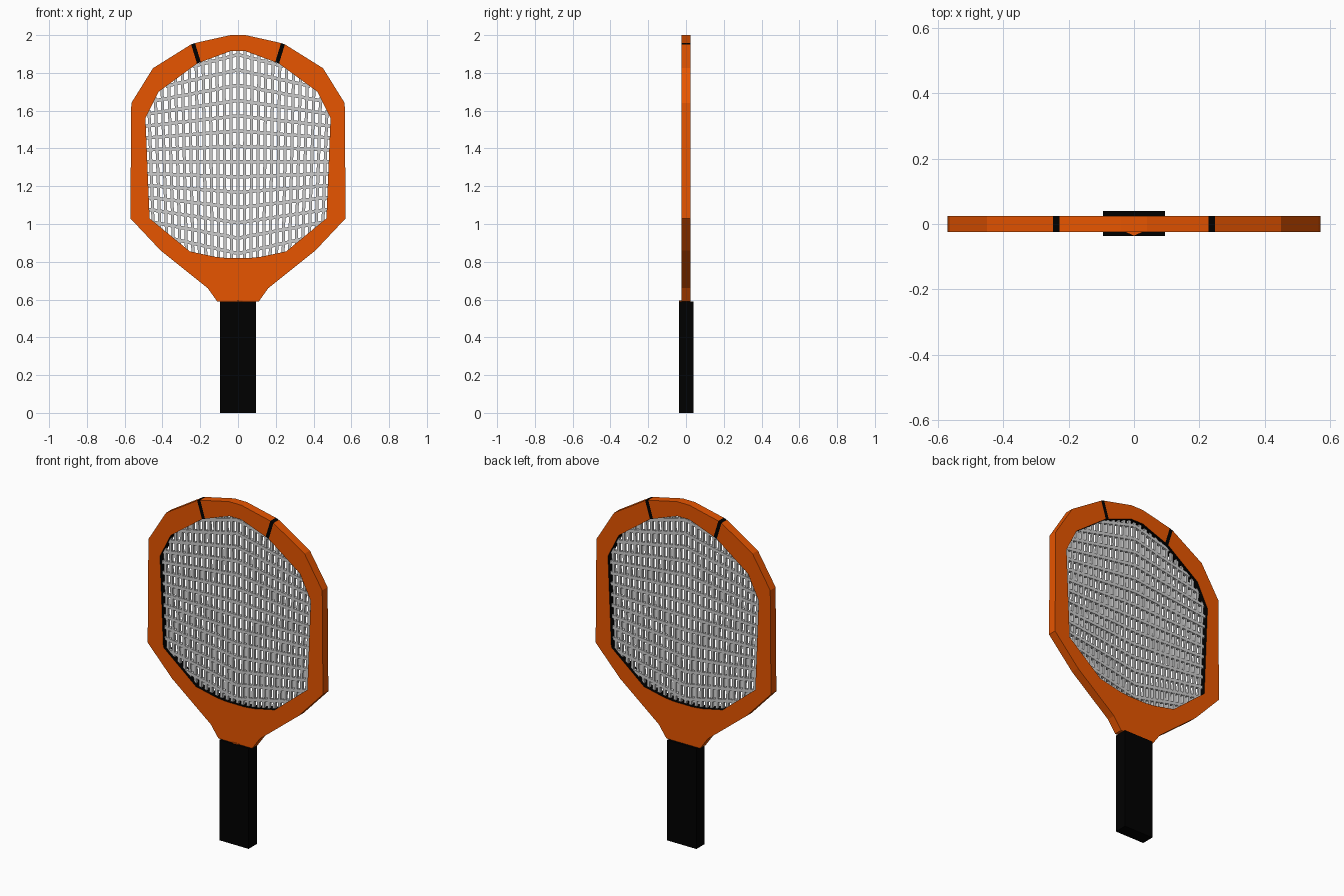
import bpy, bmesh
from math import pi, sqrt
from mathutils import Matrix, Vector
from mathutils.geometry import intersect_line_line_2d as cross

if "Cube" in bpy.data.objects:
    bpy.data.objects.remove(bpy.data.objects["Cube"])


def material(name, color):
    m = bpy.data.materials.new(name)
    m.use_nodes = True
    m.diffuse_color = (*color, 1)
    m.node_tree.nodes["Principled BSDF"].inputs["Base Color"].default_value = (*color, 1)
    return m


ORANGE = material("orange", (0.8, 0.09, 0.0))
BLACK = material("black", (0.0, 0.0, 0.0))
GREY = material("string grey", (0.6, 0.6, 0.6))


def finish(name, bm, *mats):
    bmesh.ops.recalc_face_normals(bm, faces=bm.faces)
    mesh = bpy.data.meshes.new(name)
    bm.to_mesh(mesh)
    bm.free()
    for m in mats:
        mesh.materials.append(m)
    obj = bpy.data.objects.new(name, mesh)
    bpy.context.collection.objects.link(obj)
    return obj


# Half outline of the frame: outer x, z and inner x, z, from top to throat
half = [(0.04, 2.0, 0.04, 1.915), (0.228, 1.958, 0.197, 1.857), (0.248, 1.951, 0.217, 1.849),
        (0.45, 1.825, 0.42, 1.70), (0.565, 1.64, 0.49, 1.56), (0.57, 1.03, 0.468, 1.03),
        (0.41, 0.86, 0.255, 0.855), (0.31, 0.78, 0.12, 0.826), (0.16, 0.66, 0.06, 0.82),
        (0.11, 0.59, 0.02, 0.82)]
loop = half + [(-a, b, -c, d) for a, b, c, d in reversed(half)]
inner = [Vector(p[2:]) for p in loop]
N, DEPTH = len(loop), 0.025

# Frame: four-sided section swept round the outline, black bands and inner wall
bm = bmesh.new()
rings = [[bm.verts.new(v) for v in ((a, -DEPTH, b), (a, DEPTH, b), (c, DEPTH, d), (c, -DEPTH, d))]
         for a, b, c, d in loop]
for i in range(N):
    p, q = rings[i], rings[(i + 1) % N]
    for k in range(4):
        j = (k + 1) % 4
        f = bm.faces.new((p[k], p[j], q[j], q[k]))
        f.material_index = int(k == 2 or i in (1, N - 3))
finish("frame", bm, ORANGE, BLACK)

# Small flat point of the throat resting on the handle top
bm = bmesh.new()
tip = [bm.verts.new((x, y, z)) for z in (0.588, 0.594)
       for x, y in ((-0.025, -0.024), (0.025, -0.024), (0, -0.036))]
bmesh.ops.convex_hull(bm, input=tip)
finish("throat_tip", bm, ORANGE)

# Handle
bm = bmesh.new()
bmesh.ops.create_cube(bm, size=1)
for v in bm.verts:
    v.co = (v.co.x * 0.19, v.co.y * 0.076 + 0.001, (v.co.z + 0.5) * 0.59)
finish("handle", bm, BLACK)


# Strings
def reach(start, end):
    """Point where a string running outwards meets the inner wall."""
    a, b = Vector(start), Vector(end)
    hits = [cross(a, b, inner[i], inner[(i + 1) % N]) for i in range(N)]
    hits = [h for h in hits if h]
    return min(hits, key=lambda h: (h - a).length) if hits else None


def string(bm, a, b, width):
    """Square bar with one flat side to the front."""
    a, b = Vector((a[0], 0, a[1])), Vector((b[0], 0, b[1]))
    d = b - a
    turn = d.to_track_quat('Z', 'Y').to_matrix().to_4x4()
    turn.translation = (a + b) / 2
    bmesh.ops.create_cone(bm, cap_ends=True, segments=4, radius1=width / sqrt(2),
                          radius2=width / sqrt(2), depth=d.length + 0.01,
                          matrix=turn @ Matrix.Rotation(pi / 4, 4, 'Z'))


bm = bmesh.new()
for i in range(-13, 14):
    x = i * 0.0355
    mid = (x, 1.33)
    up, down = reach(mid, (x * 1.06, 2.1)), reach(mid, (x * 0.95, 0.7))
    if up and down:
        string(bm, mid, up, 0.016)
        string(bm, mid, down, 0.016)
finish("upright_strings", bm, GREY)

# Cross strings fan out from the centre line on both sides
bm = bmesh.new()
for k in range(-6, 8):
    centre = (0, 1.33 + k * 0.081)
    for side in (-1, 1):
        end = reach(centre, (side * 0.6, 1.33 + k * 0.0585))
        if end:
            string(bm, centre, end, 0.018)
finish("cross_strings", bm, GREY)
